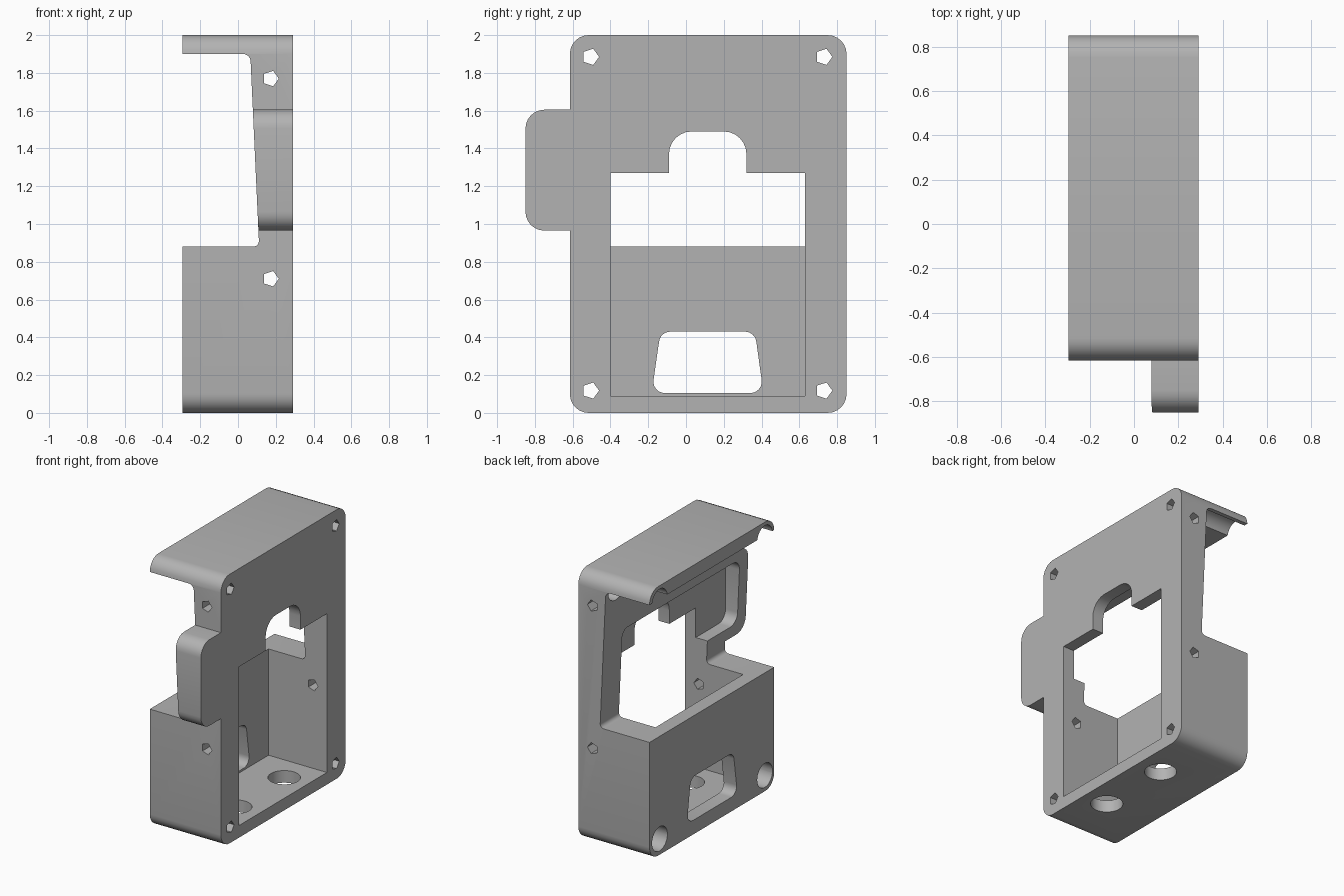
import bpy, bmesh, math
from mathutils import Vector

cube = bpy.data.objects.get("Cube")
if cube:
    bpy.data.objects.remove(cube, do_unlink=True)

grey = bpy.data.materials.new("light_grey")
grey.use_nodes = True
grey.diffuse_color = (0.45, 0.45, 0.45, 1)
grey.node_tree.nodes["Principled BSDF"].inputs["Base Color"].default_value = grey.diffuse_color


def rounded(points, steps=6):
    """Outline from (u, v, radius) corners, filleting where radius > 0."""
    out = []
    for i, (u, v, r) in enumerate(points):
        p = Vector((u, v))
        if r == 0:
            out.append(p)
            continue
        a = (Vector(points[i - 1][:2]) - p).normalized()
        b = (Vector(points[(i + 1) % len(points)][:2]) - p).normalized()
        half = a.angle(b) / 2
        centre = p + (a + b).normalized() * r / math.sin(half)
        start = p + a * r / math.tan(half) - centre
        end = p + b * r / math.tan(half) - centre
        sweep = start.angle_signed(end)
        for k in range(steps + 1):
            t = -sweep * k / steps
            c, s = math.cos(t), math.sin(t)
            out.append(centre + Vector((start.x * c - start.y * s, start.x * s + start.y * c)))
    return out


def box(u0, u1, v0, v1, r=0):
    return rounded([(u0, v0, r), (u1, v0, r), (u1, v1, r), (u0, v1, r)])


def circle(u, v, r, sides=32):
    return [(u + r * math.cos(math.tau * i / sides), v + r * math.sin(math.tau * i / sides))
            for i in range(sides)]


def prism(name, outline, axis, lo, hi):
    """Extrude a 2D outline along axis: x uses (y, z), y uses (x, z), z uses (x, y)."""
    place = {"x": lambda u, v, w: (w, u, v),
             "y": lambda u, v, w: (u, w, v),
             "z": lambda u, v, w: (u, v, w)}[axis]
    bm = bmesh.new()
    face = bm.faces.new([bm.verts.new(place(u, v, lo)) for u, v in outline])
    grown = bmesh.ops.extrude_face_region(bm, geom=[face])
    moved = [e for e in grown["geom"] if isinstance(e, bmesh.types.BMVert)]
    bmesh.ops.translate(bm, verts=moved, vec=place(0, 0, hi - lo))
    bmesh.ops.recalc_face_normals(bm, faces=bm.faces)
    mesh = bpy.data.meshes.new(name)
    bm.to_mesh(mesh)
    bm.free()
    mesh.materials.append(grey)
    obj = bpy.data.objects.new(name, mesh)
    bpy.context.collection.objects.link(obj)
    return obj


def combine(target, tool, operation="DIFFERENCE"):
    """Apply one boolean and discard the tool."""
    mod = target.modifiers.new("cut", "BOOLEAN")
    mod.operation, mod.object, mod.solver = operation, tool, "EXACT"
    graph = bpy.context.evaluated_depsgraph_get()
    mesh = bpy.data.meshes.new_from_object(target.evaluated_get(graph))
    target.modifiers.clear()
    target.data = mesh
    bpy.data.objects.remove(tool, do_unlink=True)


BACK, FACE = -0.295, 0.29

# Housing block and side tab
housing = prism("housing", box(-0.615, 0.85, 0, 2, 0.1), "x", BACK, FACE)
tab = prism("side_tab", rounded([(-0.85, 0.965, 0.1), (-0.5, 0.965, 0),
                                 (-0.5, 1.605, 0), (-0.85, 1.605, 0.1)]), "x", BACK, FACE)
combine(housing, tab, "UNION")

# Sloped cutaway of the rear upper half
slope = rounded([(-0.5, 0.88, 0), (0.112, 0.88, 0.03), (0.065, 1.9, 0.04), (-0.5, 1.9, 0)])
combine(housing, prism("cutaway", slope, "y", -1, 1))

# Main cavity, open through the face plate
combine(housing, prism("cavity", box(-0.4, 0.63, 0.09, 1.27), "x", -0.19, 0.5))

# Shallow upper pocket and tab pocket behind the face plate
pocket = rounded([(-0.4, 0.7, 0), (0.63, 0.7, 0), (0.63, 1.53, 0.06), (-0.75, 1.53, 0.08),
                  (-0.75, 1.05, 0.08), (-0.4, 1.05, 0)])
combine(housing, prism("pocket", pocket, "x", -0.19, 0.2))

# Rounded notch above the opening
notch = rounded([(-0.09, 1.2, 0), (0.32, 1.2, 0), (0.32, 1.49, 0.12), (-0.09, 1.49, 0.12)])
combine(housing, prism("notch", notch, "x", 0.1, 0.5))

# Tapered window in the rear wall
window = rounded([(-0.182, 0.105, 0.06), (0.41, 0.105, 0.06),
                  (0.365, 0.43, 0.06), (-0.135, 0.43, 0.06)])
combine(housing, prism("rear_window", window, "x", -0.5, -0.1))

# Corner screw holes with wide bores from the rear
for y in (-0.505, 0.73):
    for z in (0.118, 1.885):
        combine(housing, prism("screw_hole", circle(y, z, 0.045, 5), "x", -0.5, 0.5))
        combine(housing, prism("screw_bore", circle(y, z, 0.09), "x", -0.5, 0.2))

# Side screw holes
for z in (0.71, 1.77):
    combine(housing, prism("side_hole", circle(0.173, z, 0.043, 5), "y", -1, 1))

# Round floor holes
for y in (-0.17, 0.4):
    combine(housing, prism("floor_hole", circle(0.1, y, 0.11), "z", -0.2, 0.2))

# Smooth the fillets, keep the edges sharp
bpy.ops.object.select_all(action="DESELECT")
housing.select_set(True)
bpy.context.view_layer.objects.active = housing
bpy.ops.object.shade_smooth_by_angle(angle=math.radians(30))
